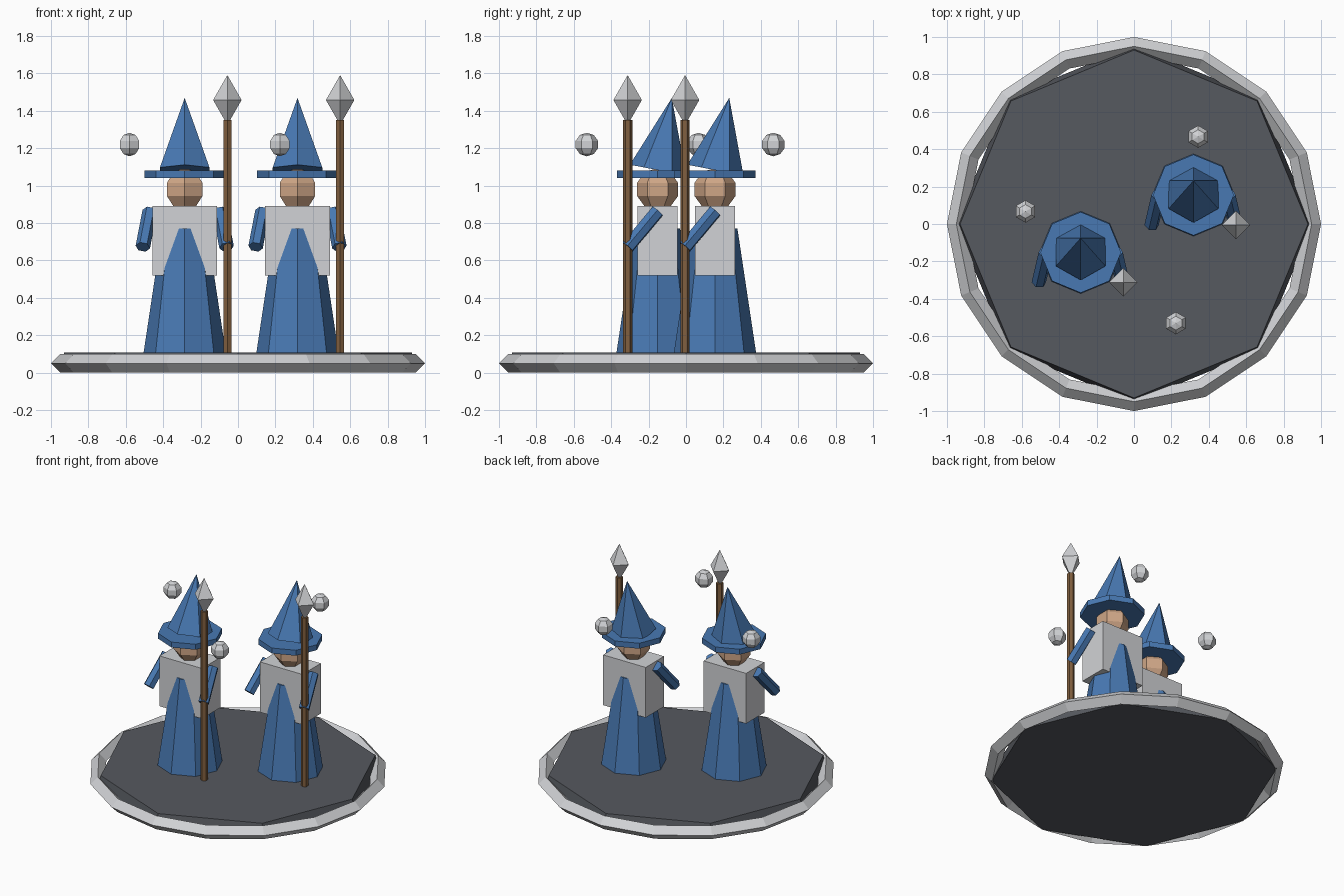
import bpy, math
from mathutils import Vector, Matrix

if "Cube" in bpy.data.objects:
    bpy.data.objects.remove(bpy.data.objects["Cube"])


def material(name, rgb):
    m = bpy.data.materials.new(name)
    m.diffuse_color = (*rgb, 1)
    m.use_nodes = True
    m.node_tree.nodes["Principled BSDF"].inputs["Base Color"].default_value = m.diffuse_color
    return m


BLUE = material("robe blue", (0.065, 0.19, 0.45))
GREY = material("pale grey", (0.64, 0.65, 0.67))
SKIN = material("skin", (0.62, 0.38, 0.24))
WOOD = material("wood brown", (0.22, 0.115, 0.05))
SLATE = material("slate", (0.093, 0.1, 0.115))


def add(name, verts, faces, mat, matrix=Matrix()):
    me = bpy.data.meshes.new(name)
    me.from_pydata([matrix @ Vector(v) for v in verts], [], faces)
    me.materials.append(mat)
    ob = bpy.data.objects.new(name, me)
    bpy.context.collection.objects.link(ob)
    return ob


def lathe(name, profile, sides, mat, matrix=Matrix(), closed=False):
    """Revolve (radius, z) points, listed bottom to top, first corner on +y."""
    verts, rings, faces = [], [], []
    for r, z in profile:
        n = sides if r > 1e-6 else 1
        rings.append([len(verts) + i for i in range(n)])
        for i in range(n):
            a = math.pi / 2 + math.tau * i / sides
            verts.append((r * math.cos(a), r * math.sin(a), z))
    pairs = list(zip(rings, rings[1:]))
    if closed:
        pairs.append((rings[-1], rings[0]))
    for lo, hi in pairs:
        for i in range(sides):
            j = (i + 1) % sides
            quad = [lo[i % len(lo)], lo[j % len(lo)], hi[j % len(hi)], hi[i % len(hi)]]
            faces.append(list(dict.fromkeys(quad)))
    if not closed:
        if len(rings[0]) > 1:
            faces.append(rings[0][::-1])
        if len(rings[-1]) > 1:
            faces.append(rings[-1])
    return add(name, verts, faces, mat, matrix)


def ball(name, r, mat, centre):
    """Six-sided ball with five bands."""
    prof = [(r * math.sin(math.pi * k / 5), -r * math.cos(math.pi * k / 5)) for k in range(6)]
    prof[0], prof[-1] = (0, -r), (0, r)
    return lathe(name, prof, 6, mat, Matrix.Translation(centre))


def rod(name, p, q, r, sides, mat):
    p, q = Vector(p), Vector(q)
    d = q - p
    m = Matrix.Translation(p) @ Vector((0, 0, 1)).rotation_difference(d).to_matrix().to_4x4()
    return lathe(name, [(r, 0), (r, d.length)], sides, mat, m)


def box(name, centre, half, mat):
    verts = [[centre[k] + half[k] * s[k] for k in range(3)]
             for s in [(x, y, z) for z in (-1, 1) for y in (-1, 1) for x in (-1, 1)]]
    faces = [(0, 2, 3, 1), (4, 5, 7, 6), (0, 1, 5, 4), (2, 6, 7, 3), (0, 4, 6, 2), (1, 3, 7, 5)]
    return add(name, verts, faces, mat)


# Stand: eight-sided slab inside a faceted rim
lathe("base_slab", [(0.955, 0.003), (0.93, 0.108)], 8, SLATE)
lathe("base_rim", [(0.95, 0), (1.0, 0.05), (0.95, 0.1), (0.90, 0.05)], 16, GREY, closed=True)


def figure(x, y, tag):
    at = Matrix.Translation((x, y, 0))
    pos = lambda a, b, c: (x + a, y + b, c)
    # Body
    lathe("robe" + tag, [(0.22, 0.105), (0.12, 0.77)], 8, BLUE, at)
    box("torso" + tag, pos(0, 0, 0.705), (0.173, 0.107, 0.185), GREY)
    ball("head" + tag, 0.115, SKIN, pos(0, 0, 0.98))
    # Hat, its cone leaning back
    lathe("hat_brim" + tag, [(0.216, 1.04), (0.216, 1.08)], 8, BLUE, at)
    lean = Matrix.Translation(pos(0, 0.002, 1.083)) @ Matrix.Rotation(-0.19, 4, 'X')
    lathe("hat_cone" + tag, [(0.153, 0), (0, 0.393)], 6, BLUE, lean)
    # Arms reaching forward
    for s, side in ((-1, "_left"), (1, "_right")):
        rod("arm" + side + tag, pos(s * 0.187, 0, 0.863), pos(s * 0.224, -0.16, 0.672), 0.039, 6, BLUE)
    # Staff with crystal
    rod("staff" + tag, pos(0.228, -0.16, 0.1), pos(0.228, -0.16, 1.35), 0.025, 6, WOOD)
    lathe("staff_crystal" + tag, [(0, 1.325), (0.076, 1.458), (0, 1.591)], 4, GREY,
          Matrix.Translation(pos(0.228, -0.16, 0)))


figure(-0.285, -0.152, "_a")
figure(0.318, 0.155, "_b")

# Floating orbs
for i, (x, y) in enumerate([(-0.58, 0.067), (0.343, 0.467), (0.224, -0.53)]):
    ball(f"orb_{i + 1}", 0.063, GREY, (x, y, 1.22))
